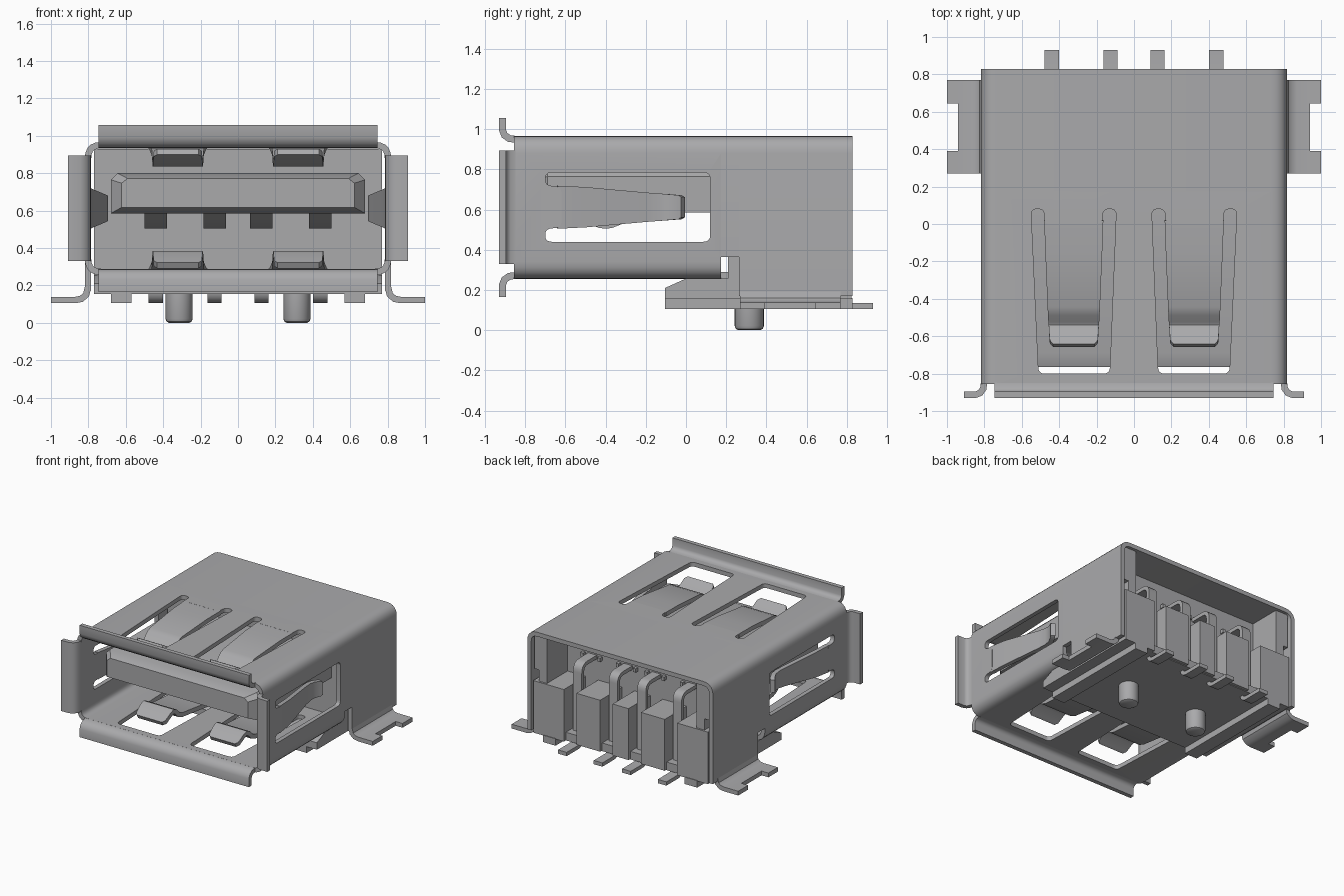
import bpy, bmesh, math
from mathutils import Vector

cube = bpy.data.objects.get("Cube")
if cube:
    bpy.data.objects.remove(cube, do_unlink=True)

grey = bpy.data.materials.new("plain grey")
grey.use_nodes = True
COLOUR = (0.40, 0.40, 0.41, 1)
grey.diffuse_color = COLOUR
for node in grey.node_tree.nodes:
    if node.type == 'BSDF_PRINCIPLED':
        node.inputs["Base Color"].default_value = COLOUR

SHEET = 0.034                      # sheet metal thickness
SIDE, TOP, BOTTOM = 0.802, 0.95, 0.272   # mid-surfaces of the shell
FRONT, BACK = -0.855, 0.83


def finish(name, bm):
    bmesh.ops.recalc_face_normals(bm, faces=bm.faces)
    mesh = bpy.data.meshes.new(name)
    bm.to_mesh(mesh)
    bm.free()
    mesh.materials.append(grey)
    ob = bpy.data.objects.new(name, mesh)
    bpy.context.collection.objects.link(ob)
    activate(ob)
    bpy.ops.object.shade_smooth_by_angle(angle=math.radians(35))
    return ob


def activate(ob):
    bpy.ops.object.select_all(action='DESELECT')
    ob.select_set(True)
    bpy.context.view_layer.objects.active = ob


def rounded(points, r, closed=True, steps=5):
    """Round the corners of a 2D path."""
    pts = [Vector(p) for p in points]
    out = []
    for i, p in enumerate(pts):
        if not closed and i in (0, len(pts) - 1):
            out.append(p)
            continue
        a, b = pts[i - 1] - p, pts[(i + 1) % len(pts)] - p
        a = p + a.normalized() * min(r, a.length * 0.45)
        b = p + b.normalized() * min(r, b.length * 0.45)
        for k in range(steps + 1):
            t = k / steps
            out.append(a * (1 - t) ** 2 + p * 2 * t * (1 - t) + b * t * t)
    return out


def loft(name, rings):
    """Closed solid through matching rings of points."""
    bm = bmesh.new()
    loops = [[bm.verts.new(p) for p in ring] for ring in rings]
    n = len(loops[0])
    for lo, hi in zip(loops, loops[1:]):
        for i in range(n):
            bm.faces.new((lo[i], lo[(i + 1) % n], hi[(i + 1) % n], hi[i]))
    bm.faces.new(loops[0])
    bm.faces.new(loops[-1])
    return finish(name, bm)


def box(name, x0, x1, y0, y1, z0, z1):
    corners = ((x0, y0), (x1, y0), (x1, y1), (x0, y1))
    return loft(name, [[(x, y, z) for x, y in corners] for z in (z0, z1)])


def ribbon(name, path, place, closed=False, thick=SHEET):
    """Bent sheet: path of (along, height, half width), mapped by place."""
    bm = bmesh.new()
    rows = [[bm.verts.new(place(a, h, s * w)) for s in (-1, 1)] for a, h, w in path]
    pairs = list(zip(rows, rows[1:]))
    if closed:
        pairs.append((rows[-1], rows[0]))
    for p, q in pairs:
        bm.faces.new((p[0], p[1], q[1], q[0]))
    ob = finish(name, bm)
    mod = ob.modifiers.new("sheet", 'SOLIDIFY')
    mod.thickness, mod.offset, mod.use_even_offset = thick, 0, True
    bpy.ops.object.modifier_apply(modifier=mod.name)
    bpy.ops.object.shade_smooth_by_angle(angle=math.radians(35))
    return ob


def sheet_along_y(name, path, y0, y1, closed=False):
    mid, half = (y0 + y1) / 2, (y1 - y0) / 2
    return ribbon(name, [(x, z, half) for x, z in path],
                  lambda a, h, w: (a, mid + w, h), closed)


# Front shell: closed rounded tube with spring windows cut through
tube = rounded([(-SIDE, BOTTOM), (SIDE, BOTTOM), (SIDE, TOP), (-SIDE, TOP)], 0.07)
shell = sheet_along_y("shell_front", tube, FRONT, 0.175, True)
cutters = []
for s in (-1, 1):
    window = [(0.55, 0.08), (0.51, -0.80), (0.13, -0.80), (0.095, 0.08),
              (0.165, 0.08), (0.17, 0.0), (0.48, 0.0), (0.48, 0.08)]
    outline = rounded(window, 0.033)
    cutters.append(loft("window_cutter", [[(s * x, y, z) for x, y in outline] for z in (0, 2)]))
side_window = rounded([(-0.70, 0.785), (0.12, 0.785), (0.12, 0.44), (-0.70, 0.44),
                       (-0.70, 0.505), (-0.62, 0.51), (-0.62, 0.715), (-0.70, 0.72)], 0.033)
cutters.append(loft("side_cutter", [[(x, y, z) for y, z in side_window] for x in (-1, 1)]))
activate(shell)
for cutter in cutters:
    cutter.hide_render = True
    mod = shell.modifiers.new("cut", 'BOOLEAN')
    mod.operation, mod.solver, mod.object = 'DIFFERENCE', 'EXACT', cutter
    bpy.ops.object.modifier_apply(modifier=mod.name)
    bpy.data.objects.remove(cutter, do_unlink=True)
activate(shell)
bpy.ops.object.shade_smooth_by_angle(angle=math.radians(35))

# Rear shell: open underneath, with a notch ahead of the legs
for name, low, y0, y1 in (("shell_notch", 0.365, 0.175, 0.265), ("shell_rear", 0.17, 0.265, BACK)):
    arch = rounded([(-SIDE, low), (-SIDE, TOP), (SIDE, TOP), (SIDE, low)], 0.07, False)
    sheet_along_y(name, arch, y0, y1)
box("floor_tab", -0.74, 0.74, 0.17, 0.21, BOTTOM - SHEET / 2, BOTTOM + SHEET / 2)

# Flared lips around the mouth: (y, outward offset)
lip = [(-0.85, 0), (-0.88, 0.004), (-0.903, 0.02), (-0.913, 0.045), (-0.913, 0.107)]
for name, base, s in (("top_lip", TOP, 1), ("bottom_lip", BOTTOM, -1)):
    ribbon(name, [(y, base + s * o, 0.747) for y, o in lip], lambda a, h, w: (w, a, h))
for name, s in (("left_lip", 1), ("right_lip", -1)):
    ribbon(name, [(y, s * (SIDE + o), 0.282) for y, o in lip], lambda a, h, w: (h, a, 0.612 + w))

# Springs: (y, inward offset, half width)
spring = [(0.02, 0, 0.158), (-0.15, 0.006, 0.152), (-0.44, 0.035, 0.14), (-0.48, 0.05, 0.138),
          (-0.515, 0.085, 0.136), (-0.54, 0.095, 0.134), (-0.57, 0.085, 0.133),
          (-0.63, 0.045, 0.128), (-0.65, 0.035, 0.11)]
for s in (-1, 1):
    for name, base, d in (("top_spring", TOP, -1), ("bottom_spring", BOTTOM, 1)):
        ribbon(name, [(y, base + d * o, w) for y, o, w in spring],
               lambda a, h, w: (s * 0.322 + w, a, h))
    side_spring = [(-0.64, 0, 0.107), (-0.5, 0.015, 0.1), (-0.2, 0.08, 0.073),
                   (-0.13, 0.09, 0.068), (-0.08, 0.085, 0.064), (-0.03, 0.06, 0.06), (-0.015, 0.05, 0.05)]
    ribbon("side_spring", [(y, s * (SIDE - o), w) for y, o, w in side_spring],
           lambda a, h, w: (h, a, 0.612 + w))

    # Mounting legs with two-pronged feet
    leg = [(0.802, 0.19), (0.812, 0.15), (0.838, 0.128), (0.87, 0.122), (0.94, 0.122)]
    sheet_along_y("leg", [(s * x, z) for x, z in leg], 0.27, 0.77)
    for y0, y1 in ((0.27, 0.39), (0.645, 0.77)):
        box("foot_prong", s * 0.935, s * 1.0, y0, y1, 0.105, 0.139)

    # Moulded rails, rear pillars and locating pegs
    box("rail", s * 0.57, s * 0.68, -0.105, BACK, 0.105, 0.16)
    box("rear_side_block", s * 0.50, s * 0.77, 0.54, 0.825, 0.155, 0.57)
    box("rear_pillar", s * 0.66, s * 0.77, 0.54, 0.81, 0.66, 0.93)
    box("rear_pillar_neck", s * 0.66, s * 0.73, 0.54, 0.81, 0.56, 0.67)
    box("rear_block", s * 0.18, s * 0.39, 0.54, 0.825, 0.16, 0.57)
    peg = [[(s * 0.315 + r * math.cos(k * math.pi / 12), 0.315 + r * math.sin(k * math.pi / 12), z)
            for k in range(24)] for r, z in ((0.055, 0), (0.067, 0.007), (0.073, 0.022), (0.073, 0.17))]
    loft("peg", peg)
box("rear_centre_block", -0.07, 0.07, 0.54, 0.825, 0.16, 0.57)

# Moulded body: one side profile drawn across the width
body = [(-0.105, 0.155), (-0.105, 0.21), (0, 0.257), (0.21, 0.257), (0.21, 0.93),
        (0.55, 0.93), (0.55, 0.22), (0.80, 0.22), (0.80, 0.155)]
loft("body", [[(x, y, z) for y, z in body] for x in (-0.77, 0.77)])

# Tongue with a tapered nose
section = [(-0.68, 0.585), (0.68, 0.585), (0.68, 0.765), (0.645, 0.80), (-0.645, 0.80), (-0.68, 0.765)]
nose = [(x * 0.915, 0.70 + (z - 0.70) * 0.72) for x, z in section]
loft("tongue", [[(x, y, z) for x, z in ring]
                for y, ring in ((0.22, section), (-0.69, section), (-0.765, nose))])

# Contacts: sprung bump under the tongue and bent tail at the rear
bump = [(-0.62, 0.605), (-0.52, 0.56), (-0.43, 0.524), (-0.40, 0.52), (-0.37, 0.524),
        (-0.28, 0.56), (-0.16, 0.605)]
tail = rounded([(0.5, 0.75), (0.725, 0.75), (0.725, 0.12), (0.93, 0.12)], 0.06, False)
for x in (-0.44, -0.125, 0.125, 0.44):
    ribbon("contact_bump", [(y, z, 0.06) for y, z in bump], lambda a, h, w: (x + w, a, h), thick=0.03)
    ribbon("contact_tail", [(y, z, 0.038) for y, z in tail], lambda a, h, w: (x + w, a, h), thick=0.03)
    for dx in (-0.075, 0.075):
        box("contact_barb", x + dx - 0.012, x + dx + 0.012, 0.54, 0.58, 0.735, 0.765)
